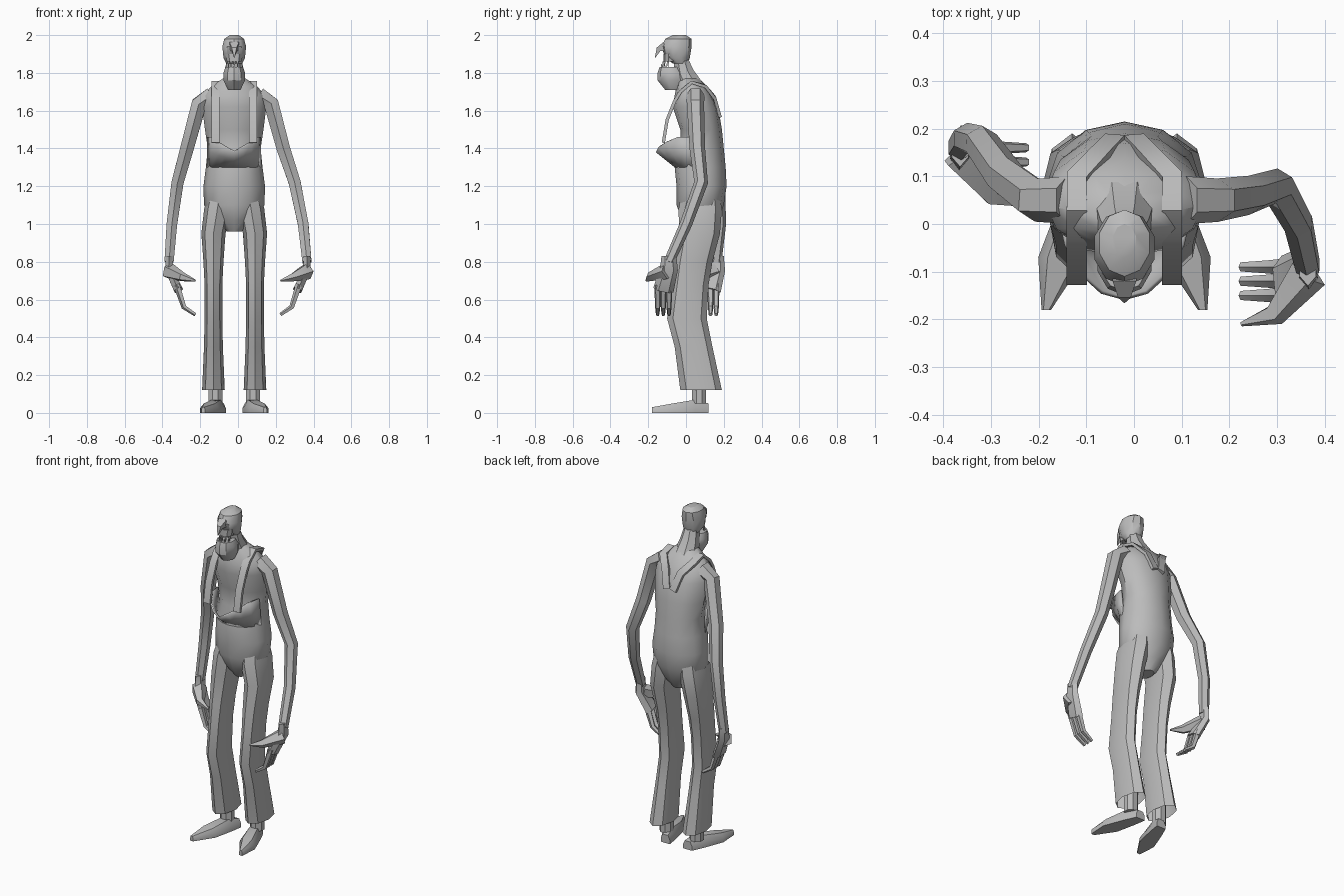
import bpy, bmesh
from math import sin, cos, radians, tau
from mathutils import Vector

cube = bpy.data.objects.get("Cube")
if cube:
    bpy.data.objects.remove(cube)

shade = (.5, .5, .5, 1)
grey = bpy.data.materials.new("plain_grey")
grey.use_nodes = True
grey.diffuse_color = shade
grey.node_tree.nodes["Principled BSDF"].inputs["Base Color"].default_value = shade
middle = -.02   # x of the body's middle line


def build(name, rings, offset=middle, open_end=False, sheet=False):
    """Skin a list of point rings, or the rows of an open sheet, into one object."""
    bm = bmesh.new()
    rows = [[bm.verts.new(point) for point in ring] for ring in rings]
    for lower, upper in zip(rows, rows[1:]):
        for i in range(1 if sheet else 0, len(lower)):
            bm.faces.new((lower[i - 1], lower[i], upper[i], upper[i - 1]))
    if not sheet:
        bm.faces.new(rows[0])
        if not open_end:
            bm.faces.new(rows[-1])
    bmesh.ops.recalc_face_normals(bm, faces=bm.faces)
    mesh = bpy.data.meshes.new(name)
    bm.to_mesh(mesh)
    bm.free()
    mesh.materials.append(grey)
    part = bpy.data.objects.new(name, mesh)
    bpy.context.collection.objects.link(part)
    part.location.x = offset
    if sheet:
        part.modifiers.new("cloth_thickness", "SOLIDIFY").thickness = .01
    bpy.ops.object.select_all(action='DESELECT')
    part.select_set(True)
    bpy.context.view_layer.objects.active = part
    bpy.ops.object.shade_smooth_by_angle(angle=radians(35))


def stack(name, levels, sides=12, side=0, **options):
    """Level oval rings, each given as height, front, back and half width.
    With a side, the rings stand off the middle line and lean in at the hip."""
    angles = [tau * k / sides for k in range(sides)]
    rings = []
    for z, front, back, width in levels:
        x = side * (.11 - .16 * max(0, z - .95))
        y, depth = (front + back) / 2, (back - front) / 2
        rings.append([(x + width * sin(a), y - depth * cos(a), z) for a in angles])
    build(name, rings, **options)


def tube(name, path, start, end, flat=1, sides=6, across=(0, 1, 0), **options):
    """A limb along a path, tapering from start to end; flat thins it."""
    path = [Vector(point) for point in path]
    last = len(path) - 1
    rings = []
    for i, point in enumerate(path):
        along = path[min(i + 1, last)] - path[max(i - 1, 0)]
        thin = along.cross(Vector(across)).normalized()
        wide = thin.cross(along).normalized()
        radius = start + (end - start) * i / last
        angles = [tau * (k + .5) / sides for k in range(sides)]
        rings.append([point + radius * (thin * flat * cos(a) + wide * sin(a)) for a in angles])
    build(name, rings, **options)


sideways, upright = (1, 0, 0), (0, 0, 1)

# Torso with a sunken chest and rounded back
stack("torso", [(.96, .02, .13, .04), (1.02, -.02, .17, .1), (1.1, -.05, .2, .16), (1.2, -.05, .215, .163),
                (1.3, -.06, .21, .15), (1.4, -.03, .2, .14), (1.5, -.03, .19, .155), (1.62, -.07, .17, .17),
                (1.68, -.06, .14, .165), (1.73, -.05, .11, .12), (1.77, -.04, .07, .06)])

# Loose bib standing away from the chest, dipping in the middle
bib_rows = []
for row, (z, reach) in enumerate([(1.3, .13), (1.34, .18), (1.38, .23)]):
    bib_rows.append([(.145 * sin(radians(a)), .07 - reach * cos(radians(a)),
                      z + .04 * row * min(1, abs(a) / 60)) for a in range(-80, 81, 20)])
build("bib", bib_rows, sheet=True)

for side, label in ((1, "left"), (-1, "right")):
    # Strap over the shoulder, drawing in to a V on the back
    strap = [(-.12, 1.43), (-.1, 1.55), (-.06, 1.65), (-.03, 1.7), (.03, 1.75), (.1, 1.73), (.15, 1.67), (.18, 1.57)]
    tube(label + "_strap", [(side * min(.1, .2 - y), y, z) for y, z in strap], .03, .03,
         flat=.4, sides=4, across=sideways)

    # Flared trouser leg with an open hem, its top sunk in the hip
    stack(label + "_trouser_leg", [(1.2, .0, .17, .06), (1.08, -.04, .19, .07), (.95, -.035, .18, .064),
                                   (.8, -.06, .14, .053), (.68, -.075, .12, .047), (.5, -.1, .11, .047),
                                   (.35, -.06, .14, .05), (.12, -.03, .19, .06)],
          sides=8, side=side, open_end=True)

    # Ankle and a long shoe turned outwards
    tube(label + "_ankle", [(side * .1, .07, z) for z in (.2, .05)], .04, .04, sides=8)
    shoe = []
    for y, width, height in [(.12, .03, .05), (.05, .04, .07), (-.07, .05, .05), (-.18, .01, .03)]:
        outline = [(-1, 0), (1, 0), (1, .5), (.6, 1), (-.6, 1), (-1, .5)]
        shoe.append([(side * (.11 - .3 * y) + u * width, y, v * height) for u, v in outline])
    build(label + "_shoe", shoe)

# Arms: the left swings forward, the right swings back
arms = {"left": [(.11, .05, 1.68), (.175, .05, 1.64), (.24, .06, 1.4), (.3, .08, 1.22),
                 (.345, 0, 1), (.365, -.09, .8)],
        "right": [(-.14, .05, 1.68), (-.205, .05, 1.64), (-.27, .1, 1.4), (-.32, .17, 1.22),
                  (-.35, .18, 1), (-.365, .16, .8)]}
for label, path in arms.items():
    tube(label + "_arm", path, .05, .028, offset=0)
    side = 1 if label == "left" else -1

    def hand_path(points):
        """Points inwards, backwards and upwards from the wrist."""
        return [Vector(path[-1]) + Vector((-side * x, y, z)) for x, y, z in points]

    # Flat palm, curled fingers and a pointed thumb
    tube(label + "_palm", hand_path([(0, 0, .03), (0, 0, -.04), (.05, -.03, -.15)]), .04, .055,
         flat=.5, offset=0)
    for finger in range(3):
        y = -.03 * finger
        tube(f"{label}_finger_{finger}", hand_path([(.04, y, -.12), (.08, y, -.24), (.14, y, -.28)]),
             .019, .01, sides=5, offset=0)
    tube(label + "_thumb", hand_path([(0, -.01, -.05), (.07, -.1, -.08), (.14, -.12, -.1)]),
         .045, .005, sides=5, across=upright, offset=0)

# Neck leaning forward into the head
tube("neck", [(0, .03, 1.72), (0, -.01, 1.8), (0, -.03, 1.88)], .07, .04, sides=8, across=sideways)

# Skull with an open mouth and heavy lower jaw
stack("skull", [(1.85, -.07, .01, .045), (1.88, -.11, .02, .06), (1.94, -.13, .03, .066),
                (1.98, -.11, .03, .055), (2, -.07, 0, .025)], sides=10)
stack("upper_jaw", [(1.86, -.12, -.04, .04), (1.9, -.12, -.04, .05)], sides=10)
stack("lower_jaw", [(1.71, -.11, -.02, .035), (1.76, -.15, 0, .06), (1.8, -.15, 0, .06),
                    (1.83, -.14, -.03, .05)], sides=10)

# Hooked nose
tube("nose", [(0, -.11, 1.94), (0, -.145, 1.925), (0, -.164, 1.88)], .035, .002, sides=4, across=sideways)

# Pointed teeth along both jaws
for label, front, root, tip in (("upper", -.12, 1.86, 1.83), ("lower", -.13, 1.82, 1.85)):
    for tooth in range(5):
        a = radians(25 * (tooth - 2))
        x, y = .04 * sin(a), front + .07 * (1 - cos(a))
        tube(f"{label}_tooth_{tooth}", [(x, y, root), (x, y, tip)], .007, .001, sides=4)
